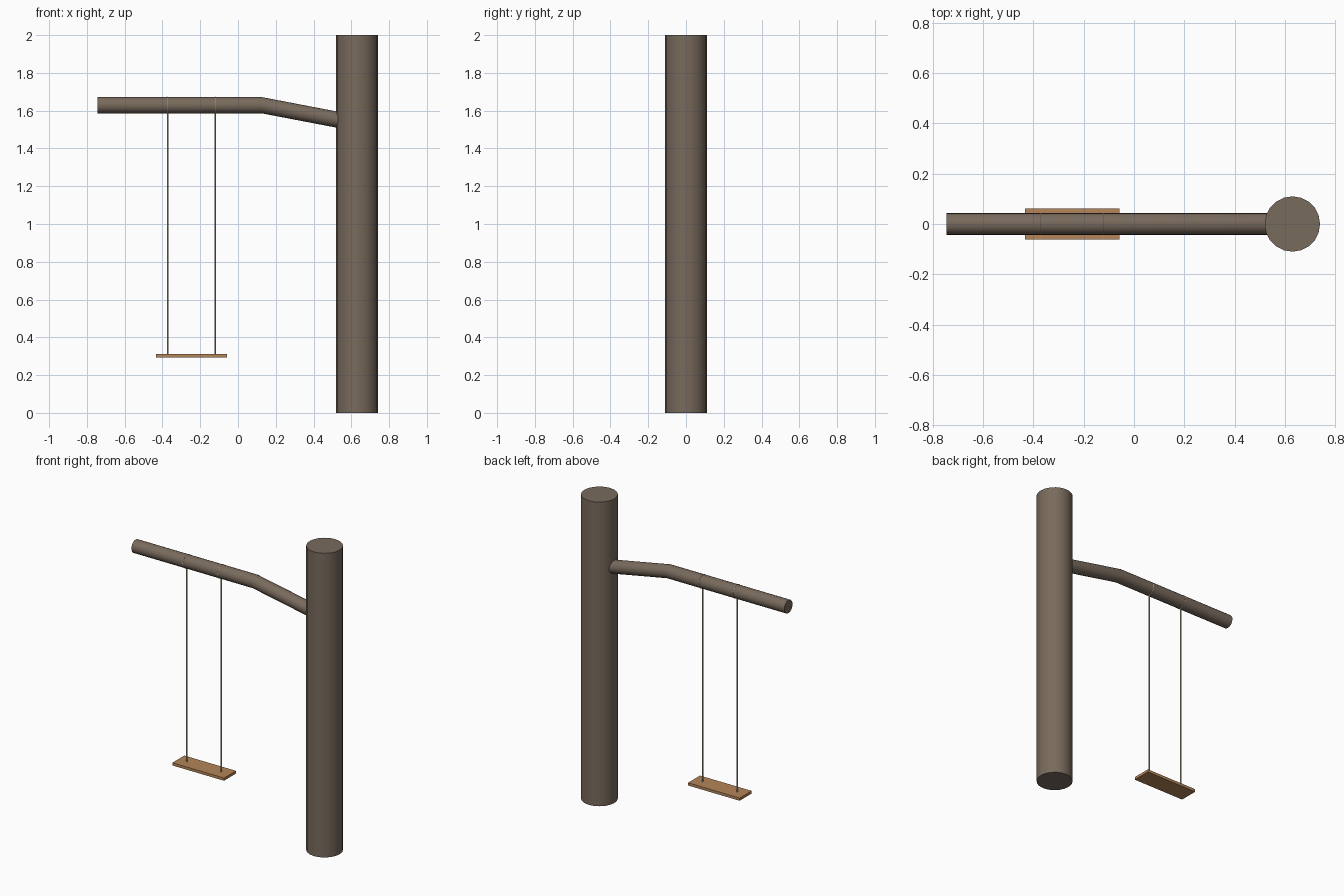
import bpy, bmesh, math
from mathutils import Vector, Matrix

if "Cube" in bpy.data.objects:
    bpy.data.objects.remove(bpy.data.objects["Cube"])


def material(name, rgb):
    m = bpy.data.materials.new(name)
    m.diffuse_color = (*rgb, 1)
    m.use_nodes = True
    m.node_tree.nodes["Principled BSDF"].inputs["Base Color"].default_value = m.diffuse_color
    return m


BARK = material("bark brown", (0.19, 0.145, 0.108))
WOOD = material("seat wood", (0.46, 0.235, 0.10))
ROPE = material("pale rope", (0.55, 0.47, 0.33))


def finish(bm, name, mat, smooth=True):
    bmesh.ops.recalc_face_normals(bm, faces=bm.faces)
    me = bpy.data.meshes.new(name)
    bm.to_mesh(me)
    bm.free()
    ob = bpy.data.objects.new(name, me)
    bpy.context.collection.objects.link(ob)
    me.materials.append(mat)
    if smooth:
        bpy.context.view_layer.objects.active = ob
        ob.select_set(True)
        bpy.ops.object.shade_smooth_by_angle(angle=math.radians(35))
        ob.select_set(False)
    return ob


def cylinder(name, x, z0, z1, radius, sides, mat):
    bm = bmesh.new()
    bmesh.ops.create_cone(bm, cap_ends=True, segments=sides, radius1=radius,
                          radius2=radius, depth=z1 - z0,
                          matrix=Matrix.Translation((x, 0, (z0 + z1) / 2)))
    return finish(bm, name, mat)


def ring(name, x, z, major, minor, mat, sides=24, tube=6):
    """Thin loop around the x axis."""
    bm = bmesh.new()
    rows = []
    for i in range(sides):
        a = math.tau * i / sides
        row = []
        for j in range(tube):
            b = math.tau * j / tube
            r = major + minor * math.cos(b)
            row.append(bm.verts.new((x + minor * math.sin(b),
                                     r * math.cos(a), z + r * math.sin(a))))
        rows.append(row)
    for i in range(sides):
        p, q = rows[i], rows[(i + 1) % sides]
        for j in range(tube):
            k = (j + 1) % tube
            bm.faces.new((p[j], p[k], q[k], q[j]))
    return finish(bm, name, mat)


# Trunk
cylinder("trunk", 0.63, 0, 2, 0.11, 20, BARK)

# Branch: one bent tube, sections sheared along x at the bend
BRANCH_R, BRANCH_Z = 0.043, 1.629
bm = bmesh.new()
rows = []
for x, z in ((-0.745, BRANCH_Z), (0.125, BRANCH_Z), (0.60, 1.538)):
    rows.append([bm.verts.new((x, BRANCH_R * math.cos(math.tau * i / 20),
                               z + BRANCH_R * math.sin(math.tau * i / 20)))
                 for i in range(20)])
for p, q in zip(rows, rows[1:]):
    for i in range(20):
        k = (i + 1) % 20
        bm.faces.new((p[i], p[k], q[k], q[i]))
bm.faces.new(rows[0])
bm.faces.new(rows[-1])
finish(bm, "branch", BARK)

# Ropes, each with a loop round the branch
for side, x in (("left", -0.372), ("right", -0.121)):
    cylinder(side + "_rope", x, 0.305, BRANCH_Z - BRANCH_R + 0.002, 0.004, 8, ROPE)
    ring(side + "_rope_loop", x, BRANCH_Z, BRANCH_R, 0.002, ROPE)

# Seat board
bm = bmesh.new()
bmesh.ops.create_cube(bm, size=1, matrix=Matrix.Translation((-0.246, 0, 0.302))
                      @ Matrix.Diagonal((0.376, 0.124, 0.018, 1)))
finish(bm, "seat", WOOD, smooth=False)
